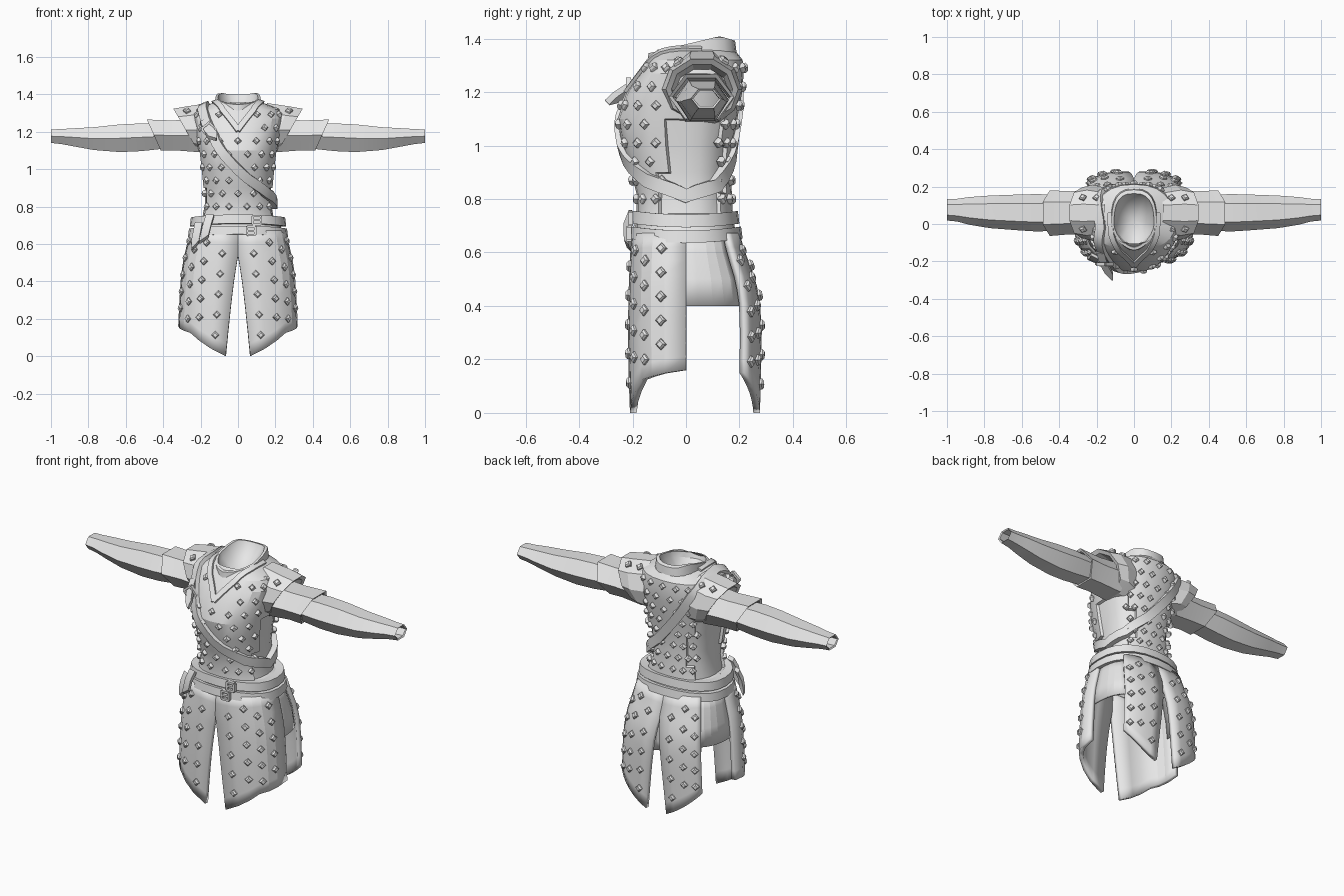
import bpy, bmesh, math
from mathutils import Vector as V
from mathutils.bvhtree import BVHTree

if "Cube" in bpy.data.objects:
    bpy.data.objects.remove(bpy.data.objects["Cube"])

mat = bpy.data.materials.new("grey_leather")
mat.diffuse_color = (0.8, 0.8, 0.8, 1)
mat.use_nodes = True
mat.node_tree.nodes["Principled BSDF"].inputs["Base Color"].default_value = mat.diffuse_color


def finish(name, bm, angle=30, solid=0.0, mirror=False):
    bmesh.ops.recalc_face_normals(bm, faces=bm.faces)
    tree = BVHTree.FromBMesh(bm)
    me = bpy.data.meshes.new(name)
    bm.to_mesh(me)
    ob = bpy.data.objects.new(name, me)
    bpy.context.collection.objects.link(ob)
    me.materials.append(mat)
    if solid:
        m = ob.modifiers.new("thickness", 'SOLIDIFY')
        m.thickness, m.offset = solid, 0
    if mirror:
        ob.modifiers.new("mirror", 'MIRROR').use_mirror_merge = False
    bpy.ops.object.select_all(action='DESELECT')
    ob.select_set(True)
    bpy.context.view_layer.objects.active = ob
    if angle:
        bpy.ops.object.shade_smooth_by_angle(angle=math.radians(angle))
    return tree


def loft(rings, closed=True, loop=False, caps=False):
    bm = bmesh.new()
    vs = [[bm.verts.new(p) for p in r] for r in rings]
    n = len(rings[0])
    for i in range(len(vs) if loop else len(vs) - 1):
        a, b = vs[i], vs[(i + 1) % len(vs)]
        for j in range(n if closed else n - 1):
            k = (j + 1) % n
            bm.faces.new((a[j], a[k], b[k], b[j]))
    if caps:
        bm.faces.new(vs[0])
        bm.faces.new(vs[-1])
    bm.normal_update()
    return bm


def section(a, z, rx, yf, yb, e=0.85):
    """Point on a rounded body section; a = 0 is front, pi is back."""
    s, c = math.sin(a), math.cos(a)
    x = rx * math.copysign(abs(s) ** e, s)
    y = (-yf if c > 0 else yb) * abs(c) ** e
    return V((x, y, z))


def interp(table, z):
    for lo, hi in zip(table, table[1:]):
        if z <= hi[0]:
            t = max(0, (z - lo[0]) / (hi[0] - lo[0]))
            return [p + (q - p) * t for p, q in zip(lo[1:], hi[1:])]
    return table[-1][1:]


N = 24
ANG = [2 * math.pi * i / N for i in range(N)]

# torso: z, half width, front depth, back depth
TORSO = [(.68, .235, .19, .185), (.74, .205, .185, .175), (.82, .19, .185, .172),
         (.9, .19, .205, .165), (1.0, .2, .24, .175), (1.1, .212, .256, .192),
         (1.2, .232, .222, .21), (1.27, .245, .172, .216), (1.32, .22, .138, .212),
         (1.36, .12, .105, .18)]
bm = loft([[section(a, z, *r) for a in ANG] for z, *r in TORSO])
bmesh.ops.recalc_face_normals(bm, faces=bm.faces)
torso_tree = BVHTree.FromBMesh(bm)
# recessed panels under the arms
sides = []
for f in bm.faces:
    c = f.calc_center_median()
    if abs(c.x) > .12 and -.085 < c.y < .14 and .75 < c.z < 1.12:
        sides.append(f)
bmesh.ops.inset_region(bm, faces=sides, thickness=.008, depth=-.014)
finish("torso", bm, 20)


# standing shield-shaped collar with a sunken neck opening
def neck(scale, dz):
    out = []
    for a in ANG:
        e = 1.2 if math.cos(a) > 0 else .75
        p = section(a, 0, .112 * scale, .13 * scale, .17 * scale, e)
        p.z = 1.35 + min((p.y + .12) * .24, .058, .058 - (p.y - .13) * .3) + dz
        out.append(p)
    return out


bm = loft([neck(1.15, -.09), neck(1.08, 0), neck(.96, 0), neck(.88, -.03),
           [V((0, .02, 1.24))] * N])
bmesh.ops.remove_doubles(bm, verts=bm.verts, dist=1e-4)
finish("collar", bm)


def strap(name, pts, width, thick, tree, closed=False, mirror=False):
    """Flat band that hugs a surface along a path."""
    pts = [V(p) for p in pts]
    path = []
    for i in range(len(pts) if closed else len(pts) - 1):
        path += [pts[i].lerp(pts[(i + 1) % len(pts)], k / 3) for k in range(3)]
    if not closed:
        path.append(pts[-1])
    hits = [tree.find_nearest(p)[:2] for p in path]
    n, rings = len(hits), []
    for i, (p, _) in enumerate(hits):
        near = [(i + d) % n if closed else min(max(i + d, 0), n - 1) for d in (-2, -1, 0, 1, 2)]
        nor = sum((hits[j][1] for j in near), V()).normalized()
        tan = hits[near[3]][0] - hits[near[1]][0]
        s = nor.cross(tan).normalized() * width / 2
        up, dn = nor * thick, nor * -.012
        rings.append([p - s + dn, p + s + dn, p + s + up, p - s + up])
    finish(name, loft(rings, loop=closed, caps=not closed), 30, mirror=mirror)


strap("chest_strap", [(-.18, -.02, 1.35), (-.19, -.13, 1.3), (-.14, -.22, 1.18),
      (-.07, -.25, 1.07), (.05, -.22, .95), (.16, -.15, .87), (.21, 0, .815),
      (.17, .12, .85), (.05, .18, .96), (-.08, .2, 1.12), (-.17, .19, 1.26),
      (-.19, .1, 1.33)], .052, .02, torso_tree, closed=True)
strap("neck_trim", [(.125, .06, 1.36), (.115, -.05, 1.345), (.075, -.13, 1.3), (-.004, -.23, 1.21)],
      .03, .012, torso_tree, mirror=True)


def tube(name, rings, n, angle):
    """Loft along x. Ring: x, y, z, half depth, half height, slant."""
    out = []
    for x, y, z, ry, rz, sl in rings:
        ring = []
        for i in range(n):
            a = 2 * math.pi * i / n
            top = max(math.sin(2 * math.pi * k / n) for k in range(n))
            h = rz * math.sin(a) / top
            ring.append(V((x + sl * h, y + ry * math.cos(a), z + h)))
        out.append(ring)
    return finish(name, loft(out), angle, mirror=True)


# flared shoulder caps, short sleeves and long sleeves
cap_tree = tube("shoulder_cap", [(.14, .06, 1.21, .13, .143, .1), (.22, .06, 1.21, .15, .126, .4),
                (.28, .06, 1.21, .135, .113, .58), (.275, .06, 1.21, .115, .093, .58),
                (.22, .06, 1.2, .1, .085, .3)], 10, 20)
tube("short_sleeve", [(.2, .06, 1.18, .125, .09, 0), (.34, .06, 1.18, .115, .08, .1),
                      (.45, .058, 1.182, .122, .083, .45), (.445, .058, 1.182, .108, .07, .45),
                      (.4, .06, 1.18, .098, .064, .2)], 6, 20)
tube("long_sleeve", [(.41, .06, 1.175, .096, .066, .2), (.52, .06, 1.17, .1, .074, 0),
                     (.63, .062, 1.165, .095, .074, 0), (.77, .065, 1.163, .087, .061, 0),
                     (.88, .07, 1.17, .074, .048, 0), (.945, .074, 1.174, .061, .04, 0),
                     (1.0, .076, 1.176, .057, .036, 0), (.995, .076, 1.176, .049, .029, 0),
                     (.9, .074, 1.174, .05, .032, 0)], 6, 20)

# skirt: z, half width, front depth, back depth
SKIRT = [(0, .31, .198, .265), (.15, .308, .203, .268), (.3, .301, .205, .27), (.42, .293, .203, .265),
         (.5, .283, .201, .247), (.6, .26, .196, .208), (.68, .24, .19, .185)]


def panel_point(u, v, back):
    """u runs from the centre slit outward, v from the hem up."""
    hem = .15 * u if back else .125 * min(1, u / .5) + .035 * max(0, u * 2 - 1)
    z = hem + (.67 - hem) * v
    rx, yf, yb = interp(SKIRT, z)
    e = .64 if back else .7
    slit = .065 * max(0, 1 - z / .52) ** .75
    a0 = math.asin((slit / rx) ** (1 / e))
    a = a0 + (math.radians(47 if back else 90) - a0) * u
    return section(math.pi - a if back else a, z, rx, yf, yb, e)


trees = {}
for back in (False, True):
    cols = 6
    bm = loft([[panel_point(i / cols, v / 10, back) for i in range(cols + 1)] for v in range(11)],
              closed=False)
    trees[back] = finish("back_skirt_panel" if back else "front_skirt_panel", bm, 18,
                         solid=.025, mirror=True)
# short under layer at the hips
rows = []
for z in (.40, .5, .6, .67):
    rx, yf, yb = interp(SKIRT, z)
    rows.append([section(math.radians(84 + 11 * i), z, rx - .012, yf, yb - .02, .7) for i in range(6)])
finish("hip_panel", loft(rows, closed=False), 10, solid=.012, mirror=True)

# two belts round the waist
for name, z0, z1, rx, yf, yb in (("upper_belt", .694, .742, .258, .212, .2),
                                 ("lower_belt", .636, .682, .268, .214, .212)):
    rings = []
    for z, d in ((z0, -.035), (z0, 0), (z1, -.006), (z1, -.05)):
        ring = [section(a, z, rx + d, yf + d, yb + d) for a in ANG]
        for p in ring:
            p.z += .014 * (p.y / .2) ** 2
        rings.append(ring)
    finish(name, loft(rings, loop=True))

# diamond studs
studs = bmesh.new()


def stud(p, tree, lift=0.0, r=.021):
    hit, nor = tree.find_nearest(V(p))[:2]
    if nor.dot(V((hit.x, hit.y - .02, max(0, hit.z - 1.1)))) < 0:
        nor = -nor
    side = V((0, 0, 1)).cross(nor).normalized()
    up = nor.cross(side)
    rings = []
    for rad, h in ((r, -.008), (r, lift + .009), (r * .6, lift + .017)):
        rings.append([studs.verts.new(hit + nor * h + (side * c + up * s) * rad)
                      for c, s in ((1, 0), (0, 1), (-1, 0), (0, -1))])
    for a, b in zip(rings, rings[1:]):
        for j in range(4):
            k = (j + 1) % 4
            studs.faces.new((a[j], a[k], b[k], b[j]))
    studs.faces.new(rings[0])
    studs.faces.new(rings[-1])


def half_studs():
    """Studs on one side of the skirt and on one shoulder."""
    for back in (False, True):
        for col, u in enumerate((.16, .48, .8) if back else (.12, .34, .56, .8)):
            for row in range(5):
                p = panel_point(u, .13 + row * .17 + (.08 if col % 2 else 0), back)
                if p.z < .62:
                    stud(p, trees[back], .011)
    for p in ((.2, -.03, 1.31), (.2, .14, 1.32), (.27, -.02, 1.3), (.27, .13, 1.3)):
        stud(p, cap_tree)


half_studs()
bmesh.ops.scale(studs, vec=(-1, 1, 1), verts=studs.verts)
half_studs()
for row in range(8):
    z = .80 + row * .07
    r = interp(TORSO, z)
    for a in ((0, 22, 45, 66) if row % 2 else (11, 33, 56)):
        for sa in {a, -a}:
            for t in (math.radians(sa), math.pi - math.radians(sa * .75)):
                q = section(t, z, *r)
                if z < 1.2 or q.y > 0 or abs(q.x) > .09:
                    stud(q, torso_tree, 0, .019)
finish("studs", studs, 0)


def box(bm, c, size, rot=0.0):
    for v in bmesh.ops.create_cube(bm, size=1)['verts']:
        x, y, z = v.co.x * size[0], v.co.y * size[1], v.co.z * size[2]
        v.co = V((x * math.cos(rot) - z * math.sin(rot), y, x * math.sin(rot) + z * math.cos(rot))) + V(c)


def buckle(name, c, w, h, rot=0.0):
    bm = bmesh.new()
    for dx, dz, sx, sz in ((0, h / 2, w, .012), (0, -h / 2, w, .012),
                           (w / 2, 0, .012, h), (-w / 2, 0, .012, h), (0, 0, w, .01)):
        box(bm, V(c) + V((dx * math.cos(rot) - dz * math.sin(rot), 0,
                          dx * math.sin(rot) + dz * math.cos(rot))), (sx, .018, sz), rot)
    finish(name, bm, 0)


buckle("upper_belt_buckle", (.1, -.207, .727), .045, .045)
buckle("lower_belt_buckle", (.07, -.213, .67), .045, .045)
buckle("chest_buckle", (-.155, -.215, 1.21), .055, .06, .7)


def tongue(name, pts, width, side):
    """Loose strap end that tapers to a point."""
    rings = []
    for i, p in enumerate(pts):
        w = V(side).normalized() * (width / 2 if i < len(pts) - 1 else .004)
        t = V((0, -.008, .008))
        rings.append([V(p) - w - t, V(p) + w - t, V(p) + w + t, V(p) - w + t])
    finish(name, loft(rings, caps=True))


tongue("chest_strap_end", [(-.18, -.15, 1.26), (-.16, -.215, 1.21), (-.135, -.26, 1.18),
                           (-.115, -.295, 1.16)], .05, (1, -.2, .5))
tongue("upper_belt_end", [(-.15, -.2, .75), (-.165, -.22, .70), (-.18, -.218, .64),
                          (-.205, -.212, .61)], .045, (1, -.3, 0))
tongue("lower_belt_end", [(-.21, -.17, .71), (-.22, -.19, .66), (-.23, -.19, .61),
                          (-.245, -.185, .575)], .045, (1, -.5, 0))
